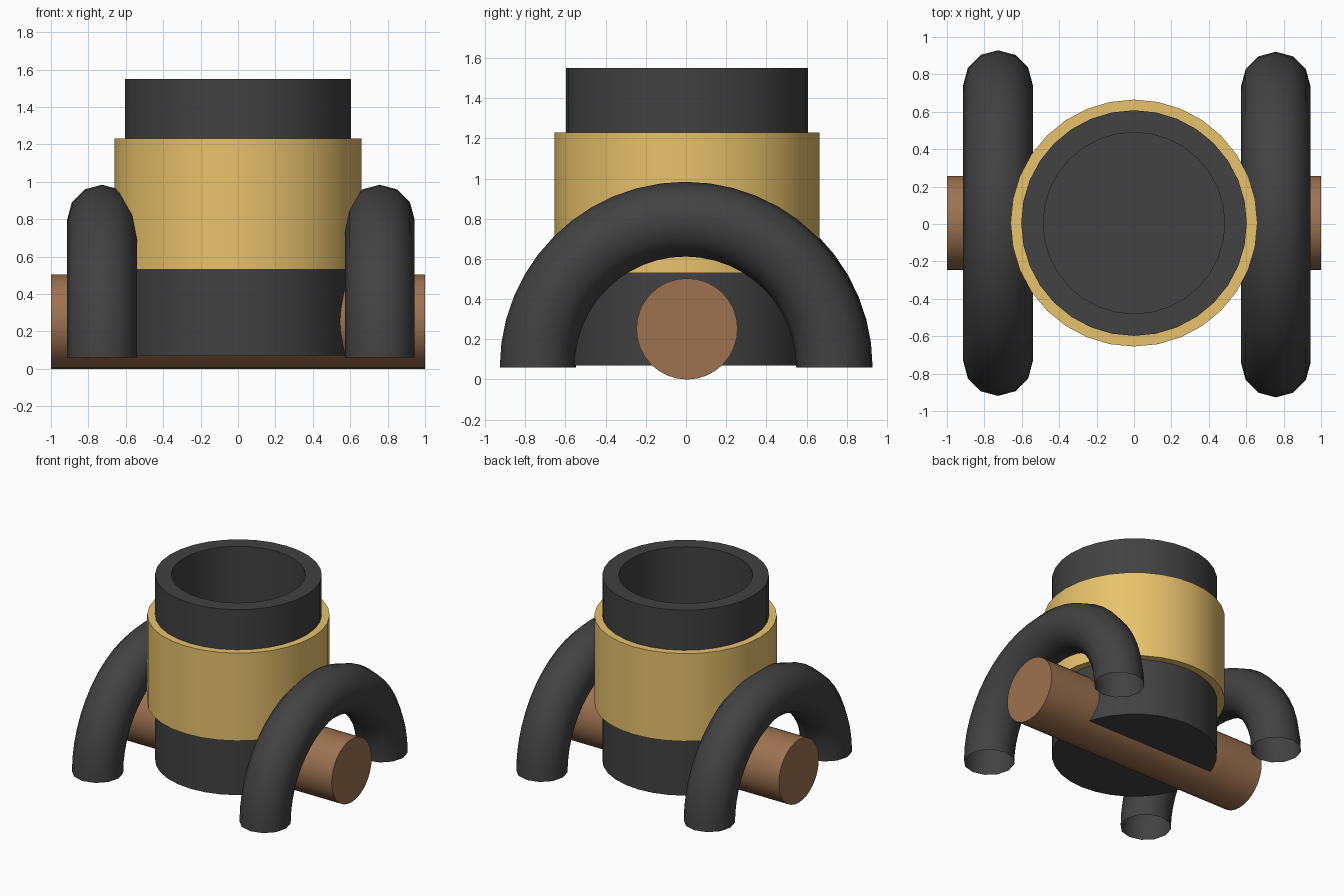
import bpy, bmesh
from math import pi, sin, cos, radians

if "Cube" in bpy.data.objects:
    bpy.data.objects.remove(bpy.data.objects["Cube"])


def material(name, color):
    m = bpy.data.materials.new(name)
    m.diffuse_color = color
    m.use_nodes = True
    m.node_tree.nodes["Principled BSDF"].inputs["Base Color"].default_value = m.diffuse_color
    return m


def finish(name, bm, mat):
    bmesh.ops.recalc_face_normals(bm, faces=bm.faces)
    me = bpy.data.meshes.new(name)
    bm.to_mesh(me)
    bm.free()
    ob = bpy.data.objects.new(name, me)
    bpy.context.collection.objects.link(ob)
    me.materials.append(mat)
    bpy.ops.object.select_all(action='DESELECT')
    ob.select_set(True)
    bpy.context.view_layer.objects.active = ob
    bpy.ops.object.shade_smooth_by_angle(angle=radians(40))
    return ob


def lathe(name, profile, mat, closed=False, segments=32):
    """Spin an (r, z) profile about the vertical axis."""
    bm = bmesh.new()
    verts = [bm.verts.new((r, 0, z)) for r, z in profile]
    pairs = list(zip(verts, verts[1:]))
    if closed:
        pairs.append((verts[-1], verts[0]))
    edges = [bm.edges.new(p) for p in pairs]
    bmesh.ops.spin(bm, geom=verts + edges, axis=(0, 0, 1), cent=(0, 0, 0),
                   angle=2 * pi, steps=segments, use_duplicate=False)
    bmesh.ops.remove_doubles(bm, verts=bm.verts, dist=1e-4)
    return finish(name, bm, mat)


def arch(name, x, y, mat, major=0.738, minor=0.186, sides=12, steps=24):
    """Open-ended half ring standing in the YZ plane."""
    bm = bmesh.new()
    ring = [bm.verts.new((minor * cos(2 * pi * i / sides),
                          major + minor * sin(2 * pi * i / sides), 0))
            for i in range(sides)]
    edges = [bm.edges.new((ring[i - 1], ring[i])) for i in range(sides)]
    bmesh.ops.spin(bm, geom=ring + edges, axis=(1, 0, 0), cent=(0, 0, 0),
                   angle=pi, steps=steps)
    ob = finish(name, bm, mat)
    ob.location = (x, y, 0.06)


gold = material("gold", (0.80, 0.54, 0.15, 1))
brown = material("brown", (0.34, 0.17, 0.08, 1))
dark = material("dark", (0.054, 0.054, 0.054, 1))

# Cup body with a deep round recess
body = lathe("cup_body", [(0, 0.07), (0.603, 0.07), (0.603, 1.55),
                          (0.485, 1.55), (0.485, 0.56), (0, 0.56)], dark)
body.location.y = 0.005

# Gold band around the body
band = lathe("gold_band", [(0.6, 0.53), (0.66, 0.53), (0.66, 1.23), (0.6, 1.23)],
             gold, closed=True)
band.location.y = 0.005

# Cross axle through the base
axle = lathe("axle", [(0, -1), (0.252, -1), (0.252, 1), (0, 1)], brown)
axle.rotation_euler.y = pi / 2
axle.location = (0, 0.005, 0.252)

# Side arches
arch("left_arch", -0.727, 0.005, dark)
arch("right_arch", 0.758, -0.003, dark)
